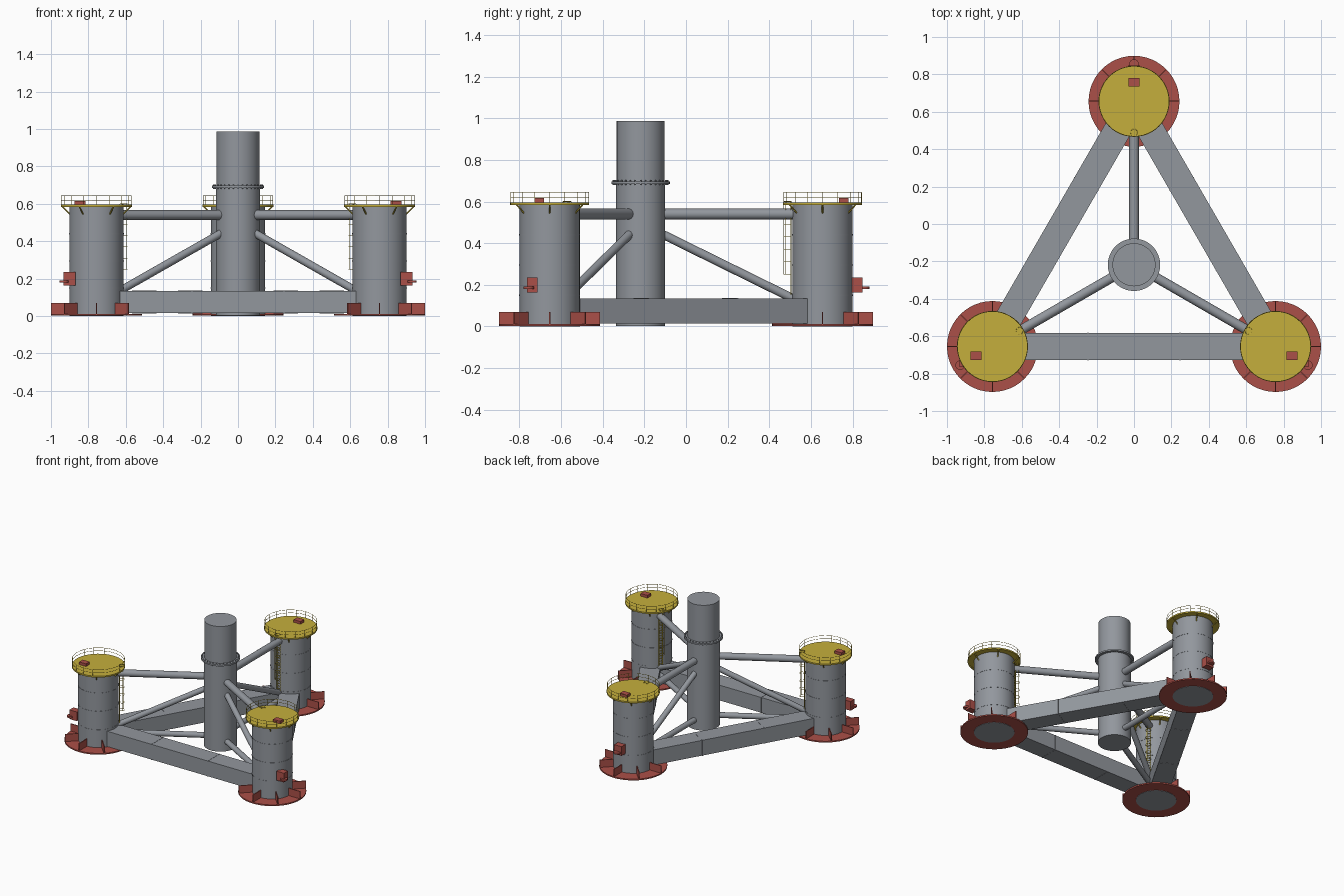
import bpy, bmesh, math
from mathutils import Vector, Matrix

if "Cube" in bpy.data.objects:
    bpy.data.objects.remove(bpy.data.objects["Cube"])


def material(name, rgb):
    m = bpy.data.materials.new(name)
    m.diffuse_color = (*rgb, 1)
    m.use_nodes = True
    m.node_tree.nodes["Principled BSDF"].inputs["Base Color"].default_value = m.diffuse_color
    return m


STEEL = material("steel_grey", (0.29, 0.31, 0.34))
YELLOW = material("safety_yellow", (0.56, 0.43, 0.045))
RED = material("primer_red", (0.41, 0.08, 0.065))


# ---- helpers that add shapes to a bmesh ----
def tube(bm, p, q, r, n=24):
    p, q = Vector(p), Vector(q)
    d = q - p
    rot = Vector((0, 0, 1)).rotation_difference(d).to_matrix().to_4x4()
    bmesh.ops.create_cone(bm, cap_ends=True, segments=n, radius1=r, radius2=r, depth=d.length,
                          matrix=Matrix.Translation((p + q) / 2) @ rot)


def disc(bm, c, r, z0, z1, n=48):
    tube(bm, (c[0], c[1], z0), (c[0], c[1], z1), r, n)


def box(bm, c, size, angle=0):
    bmesh.ops.create_cube(bm, size=1, matrix=Matrix.Translation(c) @ Matrix.Rotation(angle, 4, 'Z')
                          @ Matrix.Diagonal((*size, 1)))


def hoop(bm, c, z, r, t, n=32):
    pts = [polar(c, r, 2 * math.pi * i / n, z) for i in range(n)]
    for i in range(n):
        tube(bm, pts[i], pts[(i + 1) % n], t, 5)


def polar(c, r, a, z):
    return Vector((c[0] + r * math.cos(a), c[1] + r * math.sin(a), z))


def finish(bm, name, mat):
    me = bpy.data.meshes.new(name)
    bm.to_mesh(me)
    bm.free()
    me.materials.append(mat)
    ob = bpy.data.objects.new(name, me)
    bpy.context.collection.objects.link(ob)


CENTRE = (0, -0.218)
COL_R, DECK_R, PLATE_R = 0.145, 0.19, 0.243
OUT = [math.radians(a) for a in (90, 210, 330)]
COLS = [polar(CENTRE, 0.874, a, 0) for a in OUT]

# ---- central tower with bolted flange ----
bm = bmesh.new()
disc(bm, CENTRE, 0.118, 0.003, 0.69, 64)
disc(bm, CENTRE, 0.115, 0.69, 0.987, 64)
finish(bm, "tower", STEEL)
bm = bmesh.new()
disc(bm, CENTRE, 0.14, 0.685, 0.697, 64)
for i in range(32):
    a = 2 * math.pi * i / 32
    tube(bm, polar(CENTRE, 0.13, a, 0.68), polar(CENTRE, 0.13, a, 0.703), 0.004, 6)
finish(bm, "tower_flange", STEEL)

# ---- pontoon beams between the columns, with weld seams ----
for i in range(3):
    p, q = COLS[i], COLS[(i + 1) % 3]
    d, mid = q - p, (p + q) / 2
    ang = math.atan2(d.y, d.x)
    bm = bmesh.new()
    box(bm, (mid.x, mid.y, 0.075), (d.length - 0.24, 0.145, 0.12), ang)
    for s in (-0.245, 0.245):
        c = mid + d.normalized() * s
        box(bm, (c.x, c.y, 0.075), (0.006, 0.148, 0.123), ang)
    finish(bm, f"pontoon_{i + 1}", STEEL)

for k, (c, a) in enumerate(zip(COLS, OUT), 1):
    out = Vector((math.cos(a), math.sin(a), 0))
    side = Vector((-out.y, out.x, 0))

    # ---- outer column with weld rings ----
    bm = bmesh.new()
    disc(bm, c, COL_R, 0, 0.588)
    for z in (0.15, 0.295, 0.44):
        disc(bm, c, COL_R + 0.0015, z - 0.003, z + 0.003)
    finish(bm, f"column_{k}", STEEL)

    # ---- heave plate and radial fins, leaving room for the pontoons ----
    bm = bmesh.new()
    disc(bm, c, PLATE_R, 0.002, 0.012)
    for i in range(8):
        f = i * math.pi / 4
        if any(math.cos(f - a - math.pi - s * math.pi / 6) > 0.94 for s in (-1, 1)):
            continue
        m = polar(c, (COL_R + PLATE_R) / 2, f, 0.04)
        box(bm, m, (PLATE_R - COL_R, 0.006, 0.06), f)
    finish(bm, f"heave_plate_{k}", RED)

    # ---- braces to the tower: top, diagonal and bottom ----
    bm = bmesh.new()
    for r0, z0, r1, z1, rad in ((0.09, 0.54, 0.75, 0.54, 0.026),
                                (0.08, 0.455, 0.77, 0.115, 0.021),
                                (0.09, 0.075, 0.75, 0.075, 0.021)):
        tube(bm, polar(CENTRE, r0, a, z0), polar(CENTRE, r1, a, z1), rad)
    finish(bm, f"braces_{k}", STEEL)

    # ---- deck with bracket struts ----
    bm = bmesh.new()
    disc(bm, c, DECK_R, 0.584, 0.595)
    for i in range(6):
        f = i * math.pi / 3
        tube(bm, polar(c, COL_R - 0.002, f, 0.545), polar(c, DECK_R - 0.005, f, 0.587), 0.004, 6)
    finish(bm, f"deck_{k}", YELLOW)

    # ---- railing ----
    bm = bmesh.new()
    for z in (0.62, 0.644):
        hoop(bm, c, z, DECK_R - 0.003, 0.0014, 48)
    for i in range(16):
        f = i * math.pi / 8
        tube(bm, polar(c, DECK_R - 0.003, f, 0.59), polar(c, DECK_R - 0.003, f, 0.644), 0.0014, 5)
    finish(bm, f"railing_{k}", YELLOW)

    # ---- ladder with safety cage on the inner side ----
    bm = bmesh.new()
    foot = c - out * 0.152
    for s in (-0.014, 0.014):
        p = foot + side * s
        tube(bm, (p.x, p.y, 0.135), (p.x, p.y, 0.60), 0.0025, 6)
    for i in range(22):
        z = Vector((0, 0, 0.15 + i * 0.02))
        tube(bm, foot - side * 0.014 + z, foot + side * 0.014 + z, 0.002, 5)
    cage = c - out * 0.168
    for z in (0.25, 0.31, 0.37, 0.43, 0.49, 0.55, 0.60):
        hoop(bm, cage, z, 0.019, 0.0014, 16)
    for s in (-1, 0, 1):
        f = a + math.pi + s * 1.1
        tube(bm, polar(cage, 0.019, f, 0.25), polar(cage, 0.019, f, 0.60), 0.0012, 5)
    finish(bm, f"ladder_{k}", YELLOW)

    # ---- deck cabinet, side fairlead box and its sheave ----
    bm = bmesh.new()
    p = c + out * 0.101
    box(bm, (p.x, p.y, 0.604), (0.06, 0.045, 0.024))
    finish(bm, f"deck_cabinet_{k}", RED)
    bm = bmesh.new()
    p = c + out * 0.167
    box(bm, (p.x, p.y, 0.2), (0.065, 0.05, 0.072))
    disc(bm, c + out * 0.2, 0.025, 0.179, 0.191, 20)
    finish(bm, f"fairlead_{k}", RED)

# ---- smooth round parts, keep edges sharp ----
for ob in bpy.context.collection.objects:
    ob.select_set(True)
    bpy.context.view_layer.objects.active = ob
bpy.ops.object.shade_smooth_by_angle(angle=math.radians(35))
